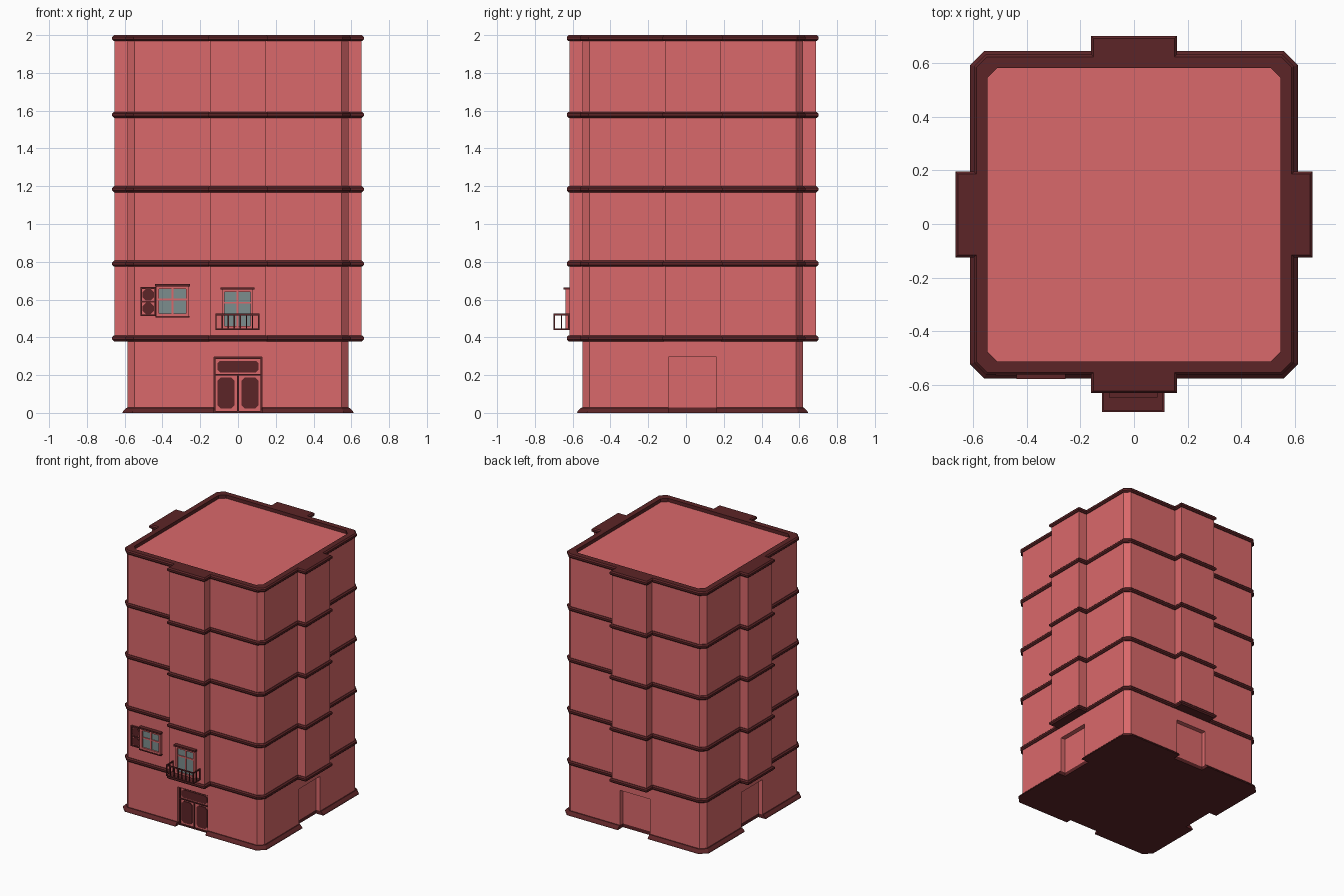
import bpy, bmesh, math
from mathutils import Vector

if "Cube" in bpy.data.objects:
    bpy.data.objects.remove(bpy.data.objects["Cube"])

CY = 0.035                      # centre of the tower in y
W, BAY, BW, CH = 0.584, 0.653, 0.147, 0.037   # wall half width, bay reach, bay half width, corner cut


def material(name, rgb):
    m = bpy.data.materials.new(name)
    m.diffuse_color = (*rgb, 1)
    m.use_nodes = True
    m.node_tree.nodes["Principled BSDF"].inputs["Base Color"].default_value = m.diffuse_color
    return m


RED = material("red_wall", (0.70, 0.14, 0.145))
DARK = material("dark_trim", (0.108, 0.018, 0.02))
GLASS = material("glass", (0.2, 0.27, 0.27))


def finish(name, bm, mat):
    bmesh.ops.remove_doubles(bm, verts=bm.verts, dist=1e-5)
    bmesh.ops.recalc_face_normals(bm, faces=bm.faces)
    me = bpy.data.meshes.new(name)
    bm.to_mesh(me)
    bm.free()
    me.materials.append(mat)
    ob = bpy.data.objects.new(name, me)
    bpy.context.collection.objects.link(ob)
    return ob


def outline(o=0.0, w=W, bay=BAY, bw=BW):
    """Square plan with cut corners and a step (bay or niche) on each side."""
    w, c = w + o, CH + o * 0.586
    side = [(-w + c, -w), (-bw, -w), (-bw, -bay), (bw, -bay), (bw, -w), (w - c, -w)]
    pts = []
    for k in range(4):
        a, b = ((1, 0), (0, 1), (-1, 0), (0, -1))[k]
        pts += [(x * a - y * b, x * b + y * a + CY) for x, y in side]
    return pts


def bays(o=0.0):
    return outline(o, bay=BAY + o, bw=BW + o)


def niches(o=0.0):
    return outline(o, bay=W - 0.035, bw=0.127)


def plain(o=0.0):
    return outline(o, bay=W + o)


def loft(name, rings, mat):
    """Join stacked plan outlines, closing both ends."""
    bm = bmesh.new()
    vs = [[bm.verts.new((x, y, z)) for x, y in pts] for pts, z in rings]
    n = len(vs[0])
    bm.faces.new(vs[0][::-1])
    bm.faces.new(vs[-1])
    for a, b in zip(vs, vs[1:]):
        for i in range(n):
            j = (i + 1) % n
            bm.faces.new((a[i], a[j], b[j], b[i]))
    return finish(name, bm, mat)


def boxes(name, spans, mat):
    """Boxes given as (x0, x1, y0, y1, z0, z1), joined as one part."""
    bm = bmesh.new()
    for x0, x1, y0, y1, z0, z1 in spans:
        r = bmesh.ops.create_cube(bm, size=1)
        for v in r["verts"]:
            v.co = Vector(((x0 + x1) / 2 + v.co.x * (x1 - x0),
                           (y0 + y1) / 2 + v.co.y * (y1 - y0),
                           (z0 + z1) / 2 + v.co.z * (z1 - z0)))
    me_bm = bm
    bmesh.ops.recalc_face_normals(me_bm, faces=me_bm.faces)
    me = bpy.data.meshes.new(name)
    me_bm.to_mesh(me)
    me_bm.free()
    me.materials.append(mat)
    ob = bpy.data.objects.new(name, me)
    bpy.context.collection.objects.link(ob)
    return ob


def cut_panel(name, x0, x1, z0, z1, y0, y1, c, mat):
    """Front-facing panel with cut corners."""
    pts = [(x0 + c, z0), (x1 - c, z0), (x1, z0 + c), (x1, z1 - c),
           (x1 - c, z1), (x0 + c, z1), (x0, z1 - c), (x0, z0 + c)]
    bm = bmesh.new()
    f = bm.faces.new([bm.verts.new((x, y0, z)) for x, z in pts])
    r = bmesh.ops.extrude_face_region(bm, geom=[f])
    for v in r["geom"]:
        if isinstance(v, bmesh.types.BMVert):
            v.co.y = y1
    return finish(name, bm, mat)


def border(x0, x1, y0, y1, z0, z1, t):
    return [(x0, x0 + t, y0, y1, z0, z1), (x1 - t, x1, y0, y1, z0, z1),
            (x0 + t, x1 - t, y0, y1, z0, z0 + t), (x0 + t, x1 - t, y0, y1, z1 - t, z1)]


# Ground floor with a doorway niche on each side
loft("plinth", [(niches(0.027), 0), (niches(0.025), 0.008), (niches(0.006), 0.027), (niches(0), 0.028)], DARK)
loft("ground_floor_lower", [(niches(), 0.027), (niches(), 0.295)], RED)
loft("ground_floor_upper", [(plain(), 0.295), (plain(), 0.39)], RED)

# Upper floors and the rounded string courses between them
levels = [0.395, 0.79, 1.184, 1.578, 1.984]
for i, z in enumerate(levels):
    rings = [(bays(o), z + h) for o, h in
             ((0.004, -0.016), (0.013, -0.007), (0.013, 0.007), (0.004, 0.016))]
    if i < 4:
        loft(f"floor_{i + 1}_walls", [(bays(), z), (bays(), levels[i + 1] - 0.01)], RED)
        loft(f"string_course_{i + 1}", rings, DARK)
    else:
        # Roof cornice with a sunken roof deck
        inner = outline(0, w=0.547, bay=0.547, bw=BW)
        loft("roof_cornice", rings + [(inner, z + 0.016), (inner, z - 0.015)], DARK)

# Front door set in the niche
D = CY - W + 0.035              # back of the niche
boxes("door_frame", border(-0.127, 0.127, D - 0.022, D, 0, 0.295, 0.009)
      + [(-0.118, 0.118, D - 0.018, D, 0.197, 0.205), (-0.004, 0.004, D - 0.018, D, 0.009, 0.197)], DARK)
boxes("door_leaves", [(-0.118, -0.004, D - 0.01, D, 0.009, 0.197), (0.004, 0.118, D - 0.01, D, 0.009, 0.197),
                      (-0.118, 0.118, D - 0.01, D, 0.205, 0.286)], RED)
for s, side in ((-1, "left"), (1, "right")):
    a, b = sorted((s * 0.018, s * 0.108))
    cut_panel(f"door_panel_{side}", a, b, 0.022, 0.188, D - 0.016, D - 0.005, 0.018, DARK)
cut_panel("door_transom_panel", -0.108, 0.108, 0.214, 0.276, D - 0.016, D - 0.005, 0.014, DARK)


def window(name, x0, x1, z0, z1, wall, bar_z):
    xm, t = (x0 + x1) / 2, 0.014
    boxes(name + "_glass", [(x0 + t, x1 - t, wall - 0.008, wall, z0 + t, z1 - t)], GLASS)
    boxes(name + "_frame", border(x0, x1, wall - 0.02, wall, z0, z1, t)
          + [(xm - 0.006, xm + 0.006, wall - 0.014, wall, z0 + t, z1 - t),
             (x0 + t, x1 - t, wall - 0.014, wall, bar_z - 0.005, bar_z + 0.005)], RED)
    boxes(name + "_lintel", [(x0 - 0.007, x1 + 0.007, wall - 0.03, wall, z1, z1 + 0.012)], DARK)


# Side window with sill and one open shutter
F = CY - W
window("side_window", -0.432, -0.262, 0.512, 0.67, F, 0.6)
boxes("side_window_sill", [(-0.437, -0.257, F - 0.024, F, 0.504, 0.512)], DARK)
boxes("shutter_plate", [(-0.512, -0.437, F - 0.008, F, 0.515, 0.662)], RED)
boxes("shutter_border", border(-0.516, -0.434, F - 0.016, F, 0.512, 0.666, 0.009)
      + [(-0.507, -0.443, F - 0.014, F, 0.585, 0.593)], DARK)
for i, z in enumerate((0.553, 0.625)):
    cut_panel(f"shutter_octagon_{i + 1}", -0.505, -0.445, z - 0.031, z + 0.031, F - 0.014, F - 0.004, 0.018, DARK)

# Balcony window on the front bay
B = CY - BAY
window("balcony_window", -0.086, 0.08, 0.445, 0.653, B, 0.583)

# Balcony: floor, rails and balusters
X0, X1, Y0, t = -0.12, 0.113, -0.701, 0.007
parts = [(X0, X1, Y0, B, 0.438, 0.446)]
parts += [(X0, X1, Y0, Y0 + t, 0.516, 0.525)]
for x in (X0, X1 - t):
    parts.append((x, x + t, Y0 + t, B, 0.516, 0.525))
    for y in (Y0 + 0.038, B - t):
        parts.append((x, x + t, y, y + t, 0.446, 0.516))
for i in range(8):
    x = X0 + (X1 - X0 - t) * i / 7
    parts.append((x, x + t, Y0, Y0 + t, 0.446, 0.516))
boxes("balcony", parts, DARK)
